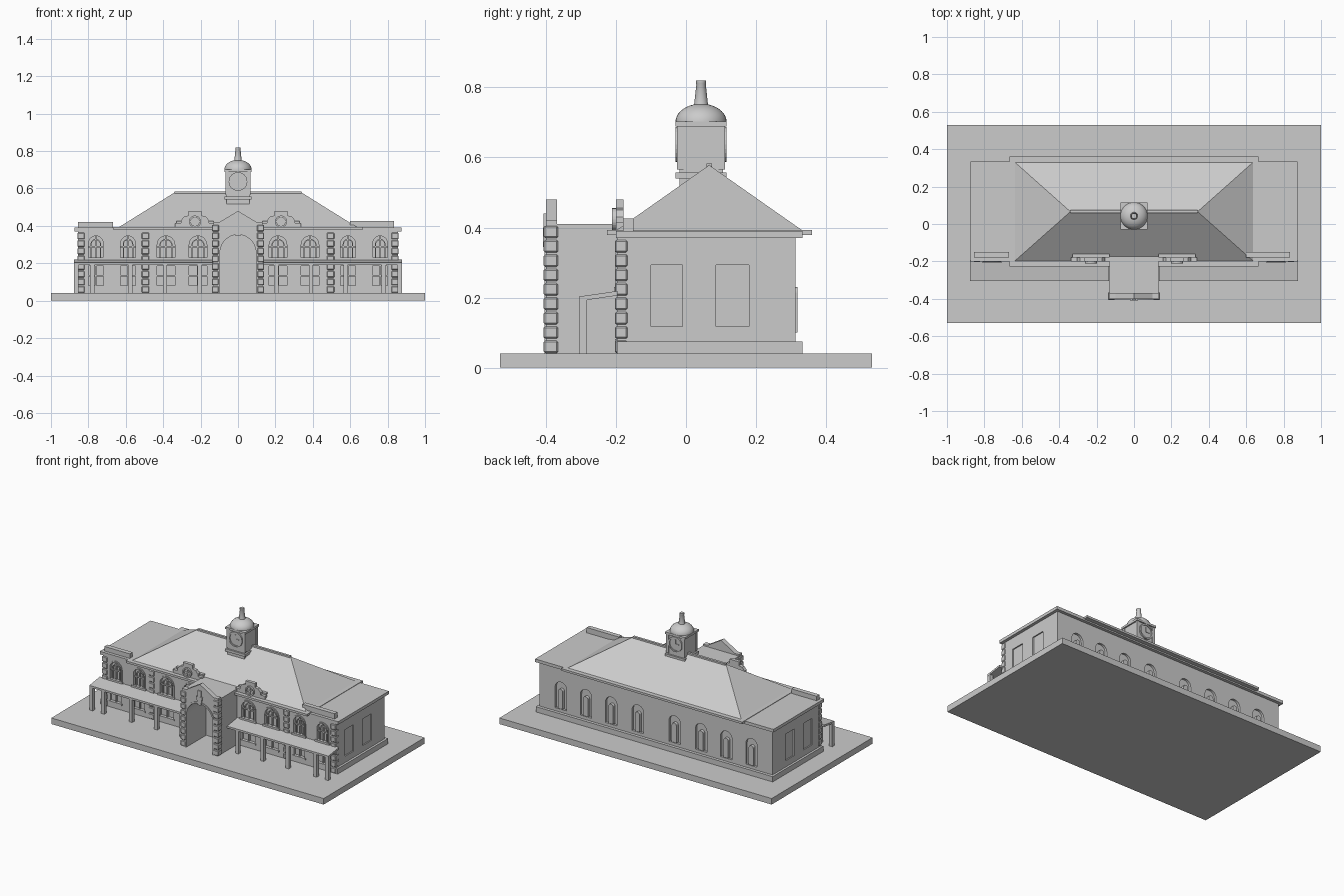
import bpy, bmesh, math
from mathutils import Matrix

if "Cube" in bpy.data.objects:
    bpy.data.objects.remove(bpy.data.objects["Cube"])

stone = bpy.data.materials.new("grey stone")
stone.diffuse_color = (0.6, 0.6, 0.6, 1)
stone.use_nodes = True
stone.node_tree.nodes["Principled BSDF"].inputs["Base Color"].default_value = stone.diffuse_color


def finish(name, bm, smooth=False):
    bmesh.ops.recalc_face_normals(bm, faces=bm.faces)
    me = bpy.data.meshes.new(name)
    bm.to_mesh(me)
    bm.free()
    ob = bpy.data.objects.new(name, me)
    bpy.context.collection.objects.link(ob)
    me.materials.append(stone)
    if smooth:
        bpy.ops.object.select_all(action='DESELECT')
        ob.select_set(True)
        bpy.context.view_layer.objects.active = ob
        bpy.ops.object.shade_smooth_by_angle(angle=math.radians(35))
    return ob


def add_box(bm, x0, x1, y0, y1, z0, z1):
    m = Matrix.Translation(((x0 + x1) / 2, (y0 + y1) / 2, (z0 + z1) / 2))
    m = m @ Matrix.Diagonal((abs(x1 - x0), abs(y1 - y0), abs(z1 - z0), 1))
    return bmesh.ops.create_cube(bm, size=1, matrix=m)['verts']


def add_prism(bm, pts, y0, y1):
    """Extrude an x-z outline along y."""
    a = [bm.verts.new((x, y0, z)) for x, z in pts]
    b = [bm.verts.new((x, y1, z)) for x, z in pts]
    bm.faces.new(a)
    bm.faces.new(b[::-1])
    for i in range(len(pts)):
        j = (i + 1) % len(pts)
        bm.faces.new((a[i], b[i], b[j], a[j]))


def add_ring(bm, cx, cz, r0, r1, y0, y1, n=24):
    """Flat ring facing along y."""
    rows = [[bm.verts.new((cx + r * math.cos(t * math.tau / n), y, cz + r * math.sin(t * math.tau / n)))
             for t in range(n)] for r, y in ((r0, y0), (r1, y0), (r1, y1), (r0, y1))]
    for k in range(4):
        for i in range(n):
            j, p, q = (i + 1) % n, rows[k], rows[(k + 1) % 4]
            bm.faces.new((p[i], p[j], q[j], q[i]))


def add_disc(bm, cx, cz, r, y0, y1, n=24):
    add_prism(bm, [(cx + r * math.cos(i * math.tau / n), cz + r * math.sin(i * math.tau / n))
                   for i in range(n)], y0, y1)


def arch(cx, w, z0, top, n=12):
    """Round-headed outline, from the lower left over the top to the lower right."""
    c = top - w
    return ([(cx - w, z0)] + [(cx - w * math.cos(math.pi * i / n), c + w * math.sin(math.pi * i / n))
                              for i in range(n + 1)] + [(cx + w, z0)])


def boxes(name, specs):
    bm = bmesh.new()
    for s in specs:
        add_box(bm, *s)
    return finish(name, bm)


def lathe(name, profile, cy, n=32):
    bm = bmesh.new()
    vs = [bm.verts.new((r, cy, z)) for r, z in profile]
    es = [bm.edges.new(e) for e in zip(vs, vs[1:])]
    bmesh.ops.spin(bm, geom=vs + es, cent=(0, cy, 0), axis=(0, 0, 1), angle=math.tau, steps=n)
    bmesh.ops.remove_doubles(bm, verts=bm.verts, dist=1e-5)
    return finish(name, bm, True)


FRONT, BACK = -0.197, 0.313
SIDES = (-1, 1)
upper = [(s * x, w) for s in SIDES for x, w in ((.76, .048), (.588, .048), (.385, .056), (.214, .056))]
rear = [s * x for s in SIDES for x in (.135, .33, .515, .70)]

# Ground slab, plinth and cornices
boxes("ground_slab", [(-1, 1, -.53, .53, 0, .04)])
boxes("plinth", [(-.87, .87, FRONT, .333, .04, .075)])
boxes("cornice", [(-.875, .875, -.2, .333, .37, .39)])
boxes("roof_eave", [(-.665, .665, -.226, .36, .379, .393)])

# Main walls with window recesses cut in
walls = boxes("main_walls", [(-.855, .855, FRONT, BACK, .04, .375)])
bm = bmesh.new()
for x, w in upper:
    add_prism(bm, arch(x, w - .008, .228, .347), FRONT - .05, FRONT + .015)
    add_box(bm, x - w + .008, x + w - .008, FRONT - .05, FRONT + .015, .08, .185)
for x in rear:
    add_prism(bm, arch(x, .042, .095, .275), BACK - .015, BACK + .05)
for s in SIDES:
    for y0, y1 in ((-.10, -.01), (.085, .18)):
        add_box(bm, s * .847, s * .9, y0, y1, .117, .293)
cutter = finish("window_cutter", bm)
cutter.hide_render = True
mod = walls.modifiers.new("recesses", 'BOOLEAN')
mod.operation, mod.object, mod.solver = 'DIFFERENCE', cutter, 'EXACT'
bpy.context.view_layer.objects.active = walls
bpy.ops.object.modifier_apply(modifier="recesses")
bpy.data.objects.remove(cutter)

# Front windows: arched surrounds, sills, mullions and inner arch
bm = bmesh.new()
for x, w in upper:
    add_prism(bm, arch(x, w, .228, .355) + arch(x, w - .009, .228, .346)[::-1], FRONT - .006, FRONT + .015)
    add_prism(bm, arch(x, w - .02, .228, .33) + arch(x, w - .026, .228, .324)[::-1], FRONT + .004, FRONT + .015)
    add_box(bm, x - .004, x + .004, FRONT + .004, FRONT + .015, .228, .345)
    add_box(bm, x - w + .008, x + w - .008, FRONT + .004, FRONT + .015, .285, .292)
    add_box(bm, x - w - .005, x + w + .005, FRONT - .008, FRONT + .015, .218, .23)
    # lower sash windows
    add_box(bm, x - w, x + w, FRONT - .006, FRONT + .015, .072, .082)
    add_box(bm, x - .004, x + .004, FRONT + .002, FRONT + .015, .08, .185)
    add_box(bm, x - w + .008, x + w - .008, FRONT + .002, FRONT + .015, .13, .137)
finish("front_window_frames", bm)

# Rear window panels
bm = bmesh.new()
for x in rear:
    add_prism(bm, arch(x, .017, .1, .23), BACK - .015, BACK + .005)
finish("rear_window_panels", bm)

# Rusticated corner blocks
bm = bmesh.new()
for s in SIDES:
    for i in range(8):
        z = .042 + i * .041
        add_box(bm, s * .82, s * .859, FRONT - .006, FRONT + .03, z, z + .035)
        add_box(bm, s * .475, s * .515, FRONT - .006, FRONT + .01, z, z + .035)
    for i in range(9):
        z = .042 + i * .041
        add_box(bm, s * .102, s * .14, -.406, -.365, z, z + .035)
quoins = finish("corner_blocks", bm)
bev = quoins.modifiers.new("soft_edges", 'BEVEL')
bev.width, bev.segments = .004, 1

# Hipped roof and ridge cap
bm = bmesh.new()
base = [bm.verts.new(p) for p in ((-.64, -.2, .391), (.64, -.2, .391), (.64, .333, .391), (-.64, .333, .391))]
l, r = bm.verts.new((-.34, .066, .578)), bm.verts.new((.34, .066, .578))
for f in (base[::-1], (base[0], base[1], r, l), (base[2], base[3], l, r), (base[1], base[2], r), (base[3], base[0], l)):
    bm.faces.new(f)
finish("hipped_roof", bm)
boxes("ridge_cap", [(-.34, .34, .058, .074, .568, .583)])

# Low parapets on the front corners
boxes("corner_parapets", [(-.855, -.668, -.18, -.15, .385, .42), (.60, .835, -.18, -.15, .385, .425)])

# Entrance porch with arched passage, gabled front and keystone
opening = arch(0, .096, .04, .353, 20)
bm = bmesh.new()
add_prism(bm, opening + [(.132, .04), (.132, .41), (-.132, .41), (-.132, .04)], -.38, -.165)
finish("porch", bm)
bm = bmesh.new()
add_prism(bm, opening + [(.132, .04), (.132, .42), (.1, .42), (0, .48), (-.1, .42), (-.132, .42), (-.132, .04)],
          -.40, -.368)
finish("porch_gable", bm)
bm = bmesh.new()
add_prism(bm, arch(0, .106, .04, .363, 20) + opening[::-1], -.404, -.39)
add_prism(bm, [(-.012, .345), (.012, .345), (.022, .40), (-.022, .40)], -.408, -.39)
add_box(bm, -.012, .012, -.407, -.39, .40, .44)
finish("porch_arch_trim", bm)

# Sloping verandas and their posts
for s, side in zip(SIDES, ("left", "right")):
    bm = bmesh.new()
    vs = add_box(bm, s * .134, s * .878, -.305, -.195, .19, .203)
    for v in vs:
        if v.co.y > -.25:
            v.co.z += .016
    for x in (.205, .39, .575, .78, .865):
        add_box(bm, s * x - .0115, s * x + .0115, -.305, -.282, .04, .195)
    finish(side + "_veranda", bm)

# Stepped crests with round spoked windows
for s, side in zip(SIDES, ("left", "right")):
    bm = bmesh.new()
    c = s * .23
    half = [(.108, .39), (.108, .415), (.075, .415), (.075, .43), (.058, .45), (.035, .455), (.035, .48)]
    add_prism(bm, [(c - x, z) for x, z in half] + [(c + x, z) for x, z in half[::-1]], -.2, -.178)
    add_box(bm, c - .1, c + .1, -.18, -.16, .39, .425)
    add_ring(bm, c, .423, .023, .032, -.211, -.195)
    add_disc(bm, c, .423, .008, -.208, -.195, 12)
    add_box(bm, c - .025, c + .025, -.205, -.195, .42, .426)
    add_box(bm, c - .003, c + .003, -.205, -.195, .398, .448)
    finish(side + "_crest", bm)

# Clock tower: base, ledges, body and corner piers
CY = .043


def slab(h, z0, z1):
    return (-h, h, CY - h, CY + h, z0, z1)


boxes("tower_base", [slab(.062, .5, .545), slab(.073, .54, .557), slab(.062, .555, .57)])
piers = [(sx * .05, sx * .068, CY + sy * .05, CY + sy * .068, .565, .69) for sx in SIDES for sy in SIDES]
boxes("tower_body", [slab(.064, .565, .69)] + piers)
boxes("tower_cornice", [slab(.073, .688, .702)])

# Clock faces front and back
bm = bmesh.new()
for s in SIDES:
    y = CY + s * .062
    add_disc(bm, 0, .637, .045, y, CY + s * .067)
    add_ring(bm, 0, .637, .041, .05, y, CY + s * .073)
    add_box(bm, -.003, .003, y, CY + s * .07, .634, .667)
    add_box(bm, -.003, -s * .024, y, CY + s * .07, .634, .64)
finish("clock_faces", bm)

# Dome and finial
dome = [(.073 * math.cos(a), .701 + .052 * math.sin(a)) for a in (i * math.pi / 20 for i in range(9))]
lathe("dome", [(0, .701)] + dome + [(0, .753)], CY)
lathe("finial", [(0, .74), (.021, .745), (.019, .757), (.0135, .808), (.0145, .81), (.0145, .82), (0, .82)], CY, 20)
